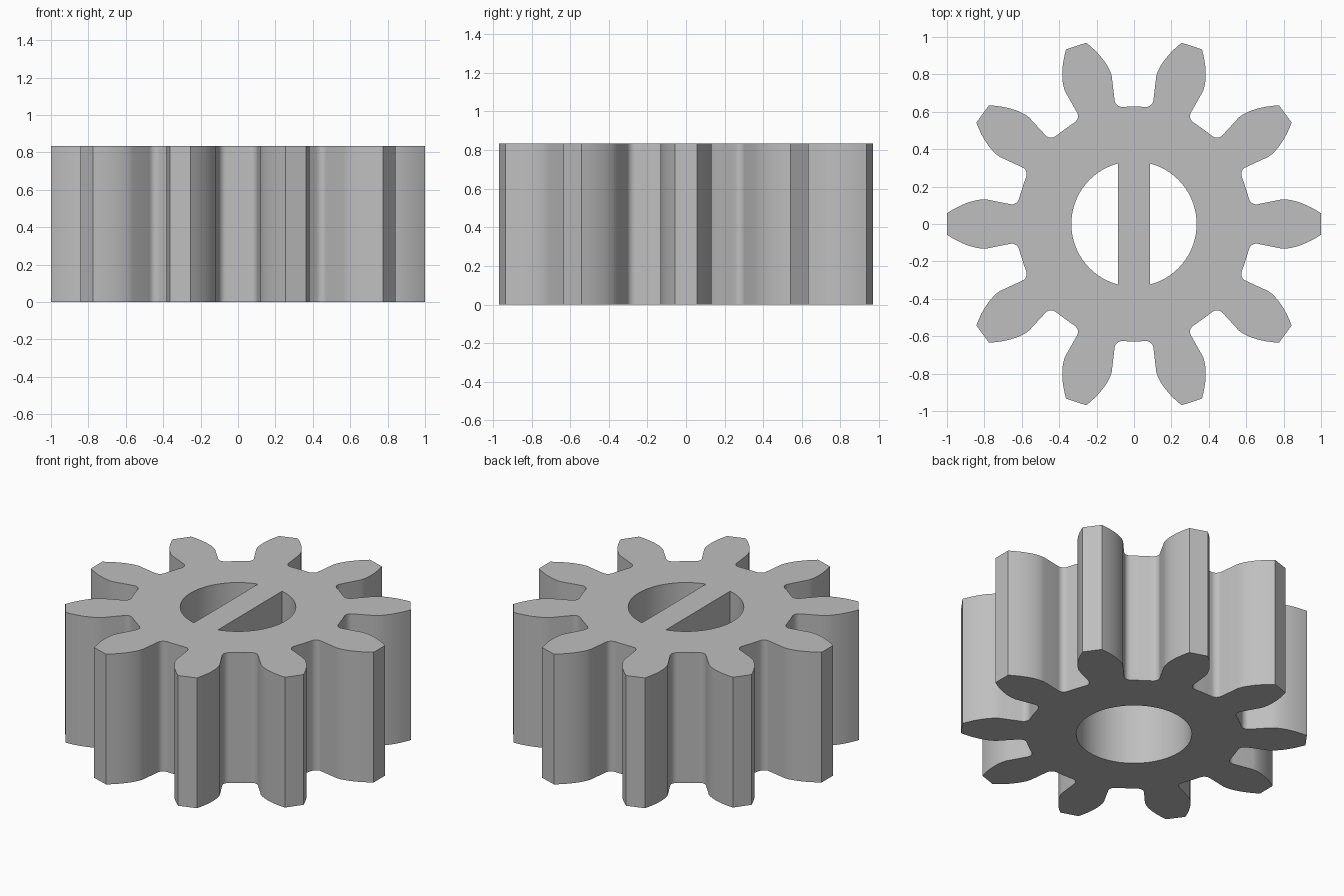
import bpy, bmesh
from math import sin, cos, tan, acos, asin, atan2, radians, hypot, pi

if "Cube" in bpy.data.objects:
    bpy.data.objects.remove(bpy.data.objects["Cube"])

TEETH = 10
HEIGHT = 0.833
BASE_R = 0.8          # where the curved flank starts
HALF_TOOTH = radians(9.45)
BORE_R = 0.335
BAR_HALF = 0.085
BAR_BOTTOM = 0.42

grey = bpy.data.materials.new("plain grey")
grey.use_nodes = True
colour = (0.52, 0.52, 0.52, 1)
grey.diffuse_color = colour
grey.node_tree.nodes["Principled BSDF"].inputs["Base Color"].default_value = colour


def half_tooth():
    """Polar points (radius, angle from tooth axis) from tip to root."""
    pts = []
    for i in range(9):
        r = 1.002 - (1.002 - BASE_R) * i / 8
        a = acos(min(1, BASE_R / r))
        pts.append((r, HALF_TOOTH - (tan(a) - a)))
    # root fillet, laid out about the middle of the gap
    for i in range(7):
        t = radians(-6 - 84 * i / 6)
        x, y = 0.064 + 0.04 * cos(t), 0.666 + 0.04 * sin(t)
        pts.append((hypot(x, y), pi / TEETH - atan2(x, y)))
    pts.append((0.628, pi / TEETH - 0.05))
    return pts


def gear_outline():
    half = half_tooth()
    tooth = [(r, -a) for r, a in reversed(half)] + half
    return [(r * cos(a + k * 2 * pi / TEETH), r * sin(a + k * 2 * pi / TEETH))
            for k in range(TEETH) for r, a in tooth]


def arc(radius, start, end, steps):
    return [(radius * cos(start + (end - start) * i / steps),
             radius * sin(start + (end - start) * i / steps)) for i in range(steps + 1)]


def prism(name, loops, z0, z1):
    """Extrude a flat region bounded by closed loops."""
    bm = bmesh.new()
    edges = []
    for loop in loops:
        vs = [bm.verts.new((x, y, z0)) for x, y in loop]
        edges += [bm.edges.new((v, vs[i - 1])) for i, v in enumerate(vs)]
    bmesh.ops.triangle_fill(bm, edges=edges, use_beauty=True, use_dissolve=False)
    ext = bmesh.ops.extrude_face_region(bm, geom=bm.faces[:], use_keep_orig=True)
    top = [g for g in ext["geom"] if isinstance(g, bmesh.types.BMVert)]
    bmesh.ops.translate(bm, verts=top, vec=(0, 0, z1 - z0))
    bmesh.ops.recalc_face_normals(bm, faces=bm.faces[:])
    mesh = bpy.data.meshes.new(name)
    bm.to_mesh(mesh)
    bm.free()
    mesh.materials.append(grey)
    obj = bpy.data.objects.new(name, mesh)
    bpy.context.collection.objects.link(obj)
    bpy.ops.object.select_all(action="DESELECT")
    obj.select_set(True)
    bpy.context.view_layer.objects.active = obj
    bpy.ops.object.shade_smooth_by_angle(angle=radians(30))
    return obj


# toothed body with a round bore through it
prism("gear_body", [gear_outline(), arc(BORE_R, 0, 2 * pi, 72)[:-1]], 0, HEIGHT)

# key bar across the upper part of the bore
spread = asin(BAR_HALF / BORE_R)
ends = (arc(BORE_R, pi / 2 - spread, pi / 2 + spread, 6)
        + arc(BORE_R, 3 * pi / 2 - spread, 3 * pi / 2 + spread, 6))
prism("bore_bar", [ends], BAR_BOTTOM, HEIGHT)
